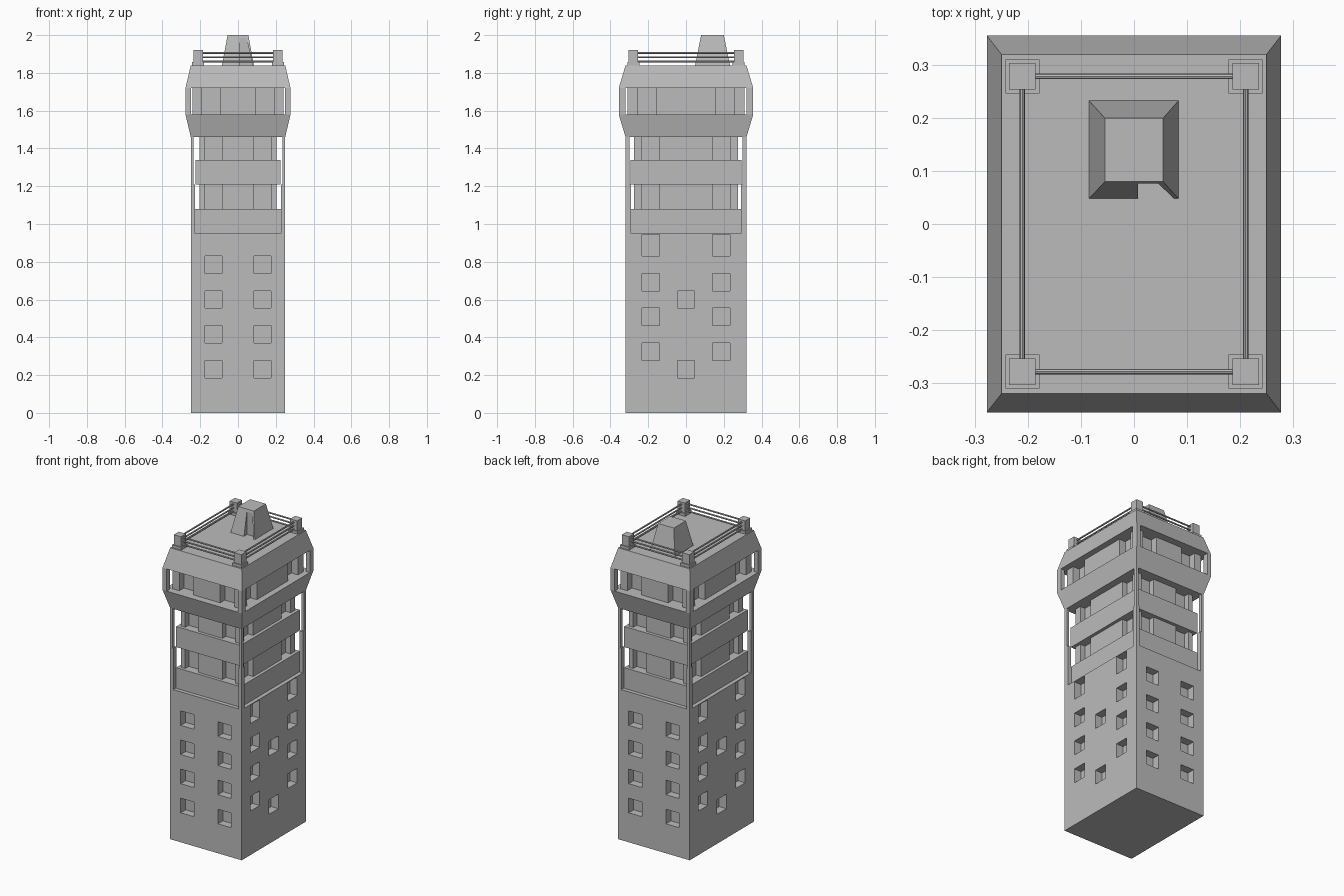
import bpy
import bmesh
from mathutils import Matrix, Vector

if "Cube" in bpy.data.objects:
    bpy.data.objects.remove(bpy.data.objects["Cube"])

stone = bpy.data.materials.new("grey_stone")
stone.use_nodes = True
GREY = (0.5, 0.5, 0.5, 1)
stone.diffuse_color = GREY
stone.node_tree.nodes["Principled BSDF"].inputs["Base Color"].default_value = GREY


def finish(bm, name):
    bmesh.ops.recalc_face_normals(bm, faces=bm.faces)
    mesh = bpy.data.meshes.new(name)
    bm.to_mesh(mesh)
    bm.free()
    mesh.materials.append(stone)
    obj = bpy.data.objects.new(name, mesh)
    bpy.context.scene.collection.objects.link(obj)
    return obj


def loft(bm, sections):
    """Stack of rectangles (x0, x1, y0, y1, z), closed at both ends."""
    rings = [[bm.verts.new(p) for p in
              ((x0, y0, z), (x1, y0, z), (x1, y1, z), (x0, y1, z))]
             for x0, x1, y0, y1, z in sections]
    for low, high in zip(rings, rings[1:]):
        for i in range(4):
            j = (i + 1) % 4
            bm.faces.new((low[i], low[j], high[j], high[i]))
    bm.faces.new(rings[0][::-1])
    bm.faces.new(rings[-1])


def box(bm, x0, x1, y0, y1, z0, z1):
    loft(bm, [(x0, x1, y0, y1, z0), (x0, x1, y0, y1, z1)])


def carve(obj, cutter):
    mod = obj.modifiers.new("carve", "BOOLEAN")
    mod.operation = "DIFFERENCE"
    mod.solver = "EXACT"
    mod.use_self = True
    mod.object = cutter
    bpy.context.view_layer.objects.active = obj
    bpy.ops.object.modifier_apply(modifier=mod.name)
    bpy.data.objects.remove(cutter)


# Tower body with flared top storey
W, D = 0.25, 0.32
bm = bmesh.new()
loft(bm, [(-W - a, W + a, -D - b, D + b, z) for a, b, z in (
    (0, 0, 0), (0, 0, 1.46), (0.028, 0.036, 1.58),
    (0.028, 0.036, 1.72), (0, 0, 1.84))])
tower = finish(bm, "tower_body")

# Openings, repeated on all four sides
cuts = bmesh.new()


def opening(side, centre, half, z0, z1, inner):
    """Cut from the outside in to the plane at distance inner."""
    for s in (-1, 1):
        n0, n1 = sorted((s * inner, s * 0.45))
        if side == "front":
            box(cuts, centre - half, centre + half, n0, n1, z0, z1)
        else:
            box(cuts, n0, n1, centre - half, centre + half, z0, z1)


STEP = 0.184
for side, wall, width, spread in (("front", D, W, 0.13), ("side", W, D, 0.187)):
    # Two balcony storeys: recessed parapet, deeper wall, deep windows
    for z, post in ((0.95, 0.022 if side == "front" else 0.03),
                    (1.21, 0.015 if side == "front" else 0.02)):
        top = 1.21 if z < 1 else 1.46
        opening(side, 0, width - post, z, top, wall - 0.025)
        opening(side, 0, width - post, z + 0.13, top, wall - 0.045)
        for s in (-1, 1):
            opening(side, s * spread, 0.046, z + 0.13, top, wall - 0.08)
    # Lookout band in the flared storey
    opening(side, 0, width, 1.58, 1.72, wall - 0.01)
    for s in (-1, 1):
        opening(side, s * (0.143 if side == "front" else 0.205), 0.05,
                1.58, 1.72, wall - 0.055)
    # Small lower windows
    for row in range(4):
        for s in (-1, 1):
            z = 0.232 + row * STEP + (0 if side == "front" else STEP / 2)
            high = 0.945 if z > 0.85 else z + 0.046
            opening(side, s * spread, 0.046, z - 0.046, high, wall - 0.05)
for row in (0, 2):
    z = 0.232 + row * STEP
    opening("side", 0, 0.046, z - 0.046, z + 0.046, W - 0.05)
carve(tower, finish(cuts, "opening_cutter"))

# Roof hut with a doorway notch in its front
bm = bmesh.new()
loft(bm, [(-0.085, 0.084, 0.048, 0.233, 1.84), (-0.055, 0.055, 0.08, 0.2, 2.0)])
hut = finish(bm, "roof_hut")
bm = bmesh.new()
loft(bm, [(0.008, 0.078, 0, 0.08, 1.83), (0.008, 0.045, 0, 0.08, 1.985)])
carve(hut, finish(bm, "door_cutter"))

# Corner posts on plinths
PX, PY = 0.211, 0.279
for sx, xname in ((-1, "right"), (1, "left")):
    for sy, yname in ((-1, "front"), (1, "back")):
        bm = bmesh.new()
        for half, z0, z1 in ((0.032, 1.835, 1.857), (0.025, 1.857, 1.92)):
            x, y = sx * PX, sy * PY
            box(bm, x - half, x + half, y - half, y + half, z0, z1)
        finish(bm, f"{yname}_{xname}_post")


# Three round rails on each side of the roof
def rails(name, start, end):
    bm = bmesh.new()
    start, end = Vector(start), Vector(end)
    turn = (end - start).to_track_quat("Z", "Y").to_matrix().to_4x4()
    for z in (1.861, 1.883, 1.906):
        place = Matrix.Translation((start + end) / 2 + Vector((0, 0, z)))
        bmesh.ops.create_cone(bm, cap_ends=True, segments=8, radius1=0.005,
                              radius2=0.005, depth=(end - start).length,
                              matrix=place @ turn)
    finish(bm, name)


for s, xname, yname in ((-1, "right", "front"), (1, "left", "back")):
    rails(f"{yname}_rails", (-PX, s * PY, 0), (PX, s * PY, 0))
    rails(f"{xname}_rails", (s * PX, -PY, 0), (s * PX, PY, 0))
